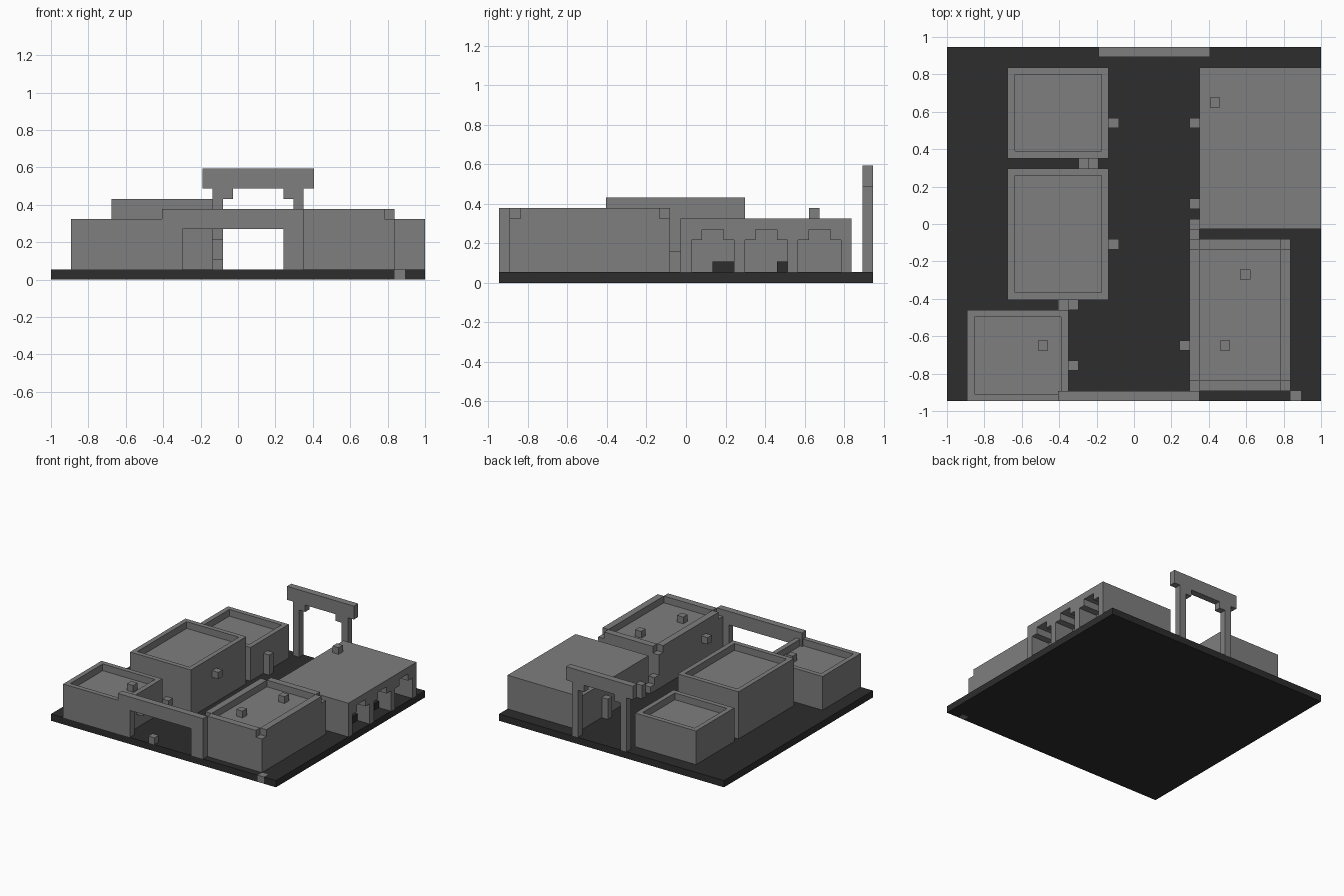
import bpy, bmesh
from mathutils import Vector

cube = bpy.data.objects.get("Cube")
if cube:
    bpy.data.objects.remove(cube, do_unlink=True)

U = 2 / 37  # one block of the building grid


def material(name, value):
    m = bpy.data.materials.new(name)
    m.use_nodes = True
    m.diffuse_color = (value, value, value, 1)
    m.node_tree.nodes["Principled BSDF"].inputs["Base Color"].default_value = (value, value, value, 1)
    return m


STONE = material("grey stone", 0.21)
GROUND = material("dark ground", 0.026)


def add_box(bm, x, y, z):
    """Add a box given as (low, high) grid ranges; return its top face."""
    made = bmesh.ops.create_cube(bm, size=1)["verts"]
    for v in made:
        v.co = Vector(((x[v.co.x > 0] - 18.5) * U, (y[v.co.y > 0] - 17.5) * U, z[v.co.z > 0] * U))
    return max({f for v in made for f in v.link_faces}, key=lambda f: f.calc_center_median().z)


def build(name, boxes, mat=STONE, sunken=False):
    """Make one object from grid boxes; a sunken roof leaves a parapet."""
    bm = bmesh.new()
    for b in boxes:
        top = add_box(bm, *b)
        if sunken:
            bmesh.ops.inset_region(bm, faces=[top], thickness=U)
            # pull the inner face down into a well with upright sides
            well = bmesh.ops.extrude_discrete_faces(bm, faces=[top])["faces"][0]
            bmesh.ops.translate(bm, verts=well.verts, vec=(0, 0, -U))
    bmesh.ops.recalc_face_normals(bm, faces=bm.faces)
    mesh = bpy.data.meshes.new(name)
    bm.to_mesh(mesh)
    bm.free()
    mesh.materials.append(mat)
    obj = bpy.data.objects.new(name, mesh)
    bpy.context.collection.objects.link(obj)
    return obj


def block(name, i, j, k, top=None):
    build(name, [((i, i + 1), (j, j + 1), (k, top or k + 1))])


# Ground slab with one stone set in its front edge
build("ground", [((0, 37), (1, 35), (0, 1)), ((0, 34), (0, 1), (0, 1)),
                 ((35, 37), (0, 1), (0, 1))], GROUND)
block("edge_stone", 34, 0, 0)

# Houses with parapets along one side of the street
build("front_house", [((2, 12), (0, 9), (1, 6))], sunken=True)
build("middle_house", [((6, 16), (10, 23), (1, 8))], sunken=True)
build("back_house", [((6, 16), (24, 33), (1, 6))], sunken=True)

# Large house whose parapet is open at the corners
build("corner_house", [((24, 34), (1, 16), (1, 6)),
                       ((25, 33), (1, 2), (6, 7)), ((25, 33), (15, 16), (6, 7)),
                       ((24, 25), (2, 15), (6, 7)), ((33, 34), (2, 15), (6, 7))])

# Market hall with three stepped arches on its outer side
hall = [((25, 34), (17, 33), (1, 6)), ((34, 37), (32, 33), (1, 6))]
for j in (17, 22, 27):
    hall += [((34, 37), (j, j + 1), (1, 6)),
             ((34, 37), (j + 1, j + 2), (4, 6)),
             ((34, 37), (j + 2, j + 4), (5, 6)),
             ((34, 37), (j + 4, j + 5), (4, 6))]
build("market_hall", hall)
build("arch_crates", [((34, 35), (20, 22), (1, 2)), ((34, 35), (26, 27), (1, 2))], GROUND)

# Front gate wall
build("front_gate", [((11, 13), (0, 1), (1, 7)), ((23, 25), (0, 1), (1, 7)),
                     ((13, 23), (0, 1), (5, 7))])

# Tall back gate with brackets under its beam
build("back_gate", [((16, 17), (34, 35), (1, 8)), ((24, 25), (34, 35), (1, 8)),
                    ((16, 18), (34, 35), (8, 9)), ((23, 25), (34, 35), (8, 9)),
                    ((15, 26), (34, 35), (9, 11))])

# Roof blocks
for n, (i, j, k) in enumerate([(9, 5, 5), (27, 5, 6), (29, 12, 6), (26, 29, 6)]):
    block(f"roof_block_{n + 1}", i, j, k)

# Wall lamps facing the street
for n, (i, j, k) in enumerate([(12, 3, 3), (16, 15, 5), (23, 5, 4)]):
    block(f"wall_lamp_{n + 1}", i, j, k)

# Short posts against the walls
for n, (i, j, top) in enumerate([(16, 27, 4), (24, 27, 4), (24, 19, 3)]):
    block(f"wall_post_{n + 1}", i, j, 1, top)

# Stacked blocks in the alleys and the gateway
for n, (i, j, top) in enumerate([(11, 9, 2), (12, 9, 3), (13, 23, 2), (14, 23, 3),
                                 (24, 16, 3), (24, 17, 2), (16, 0, 2)]):
    block(f"alley_block_{n + 1}", i, j, 1, top)
